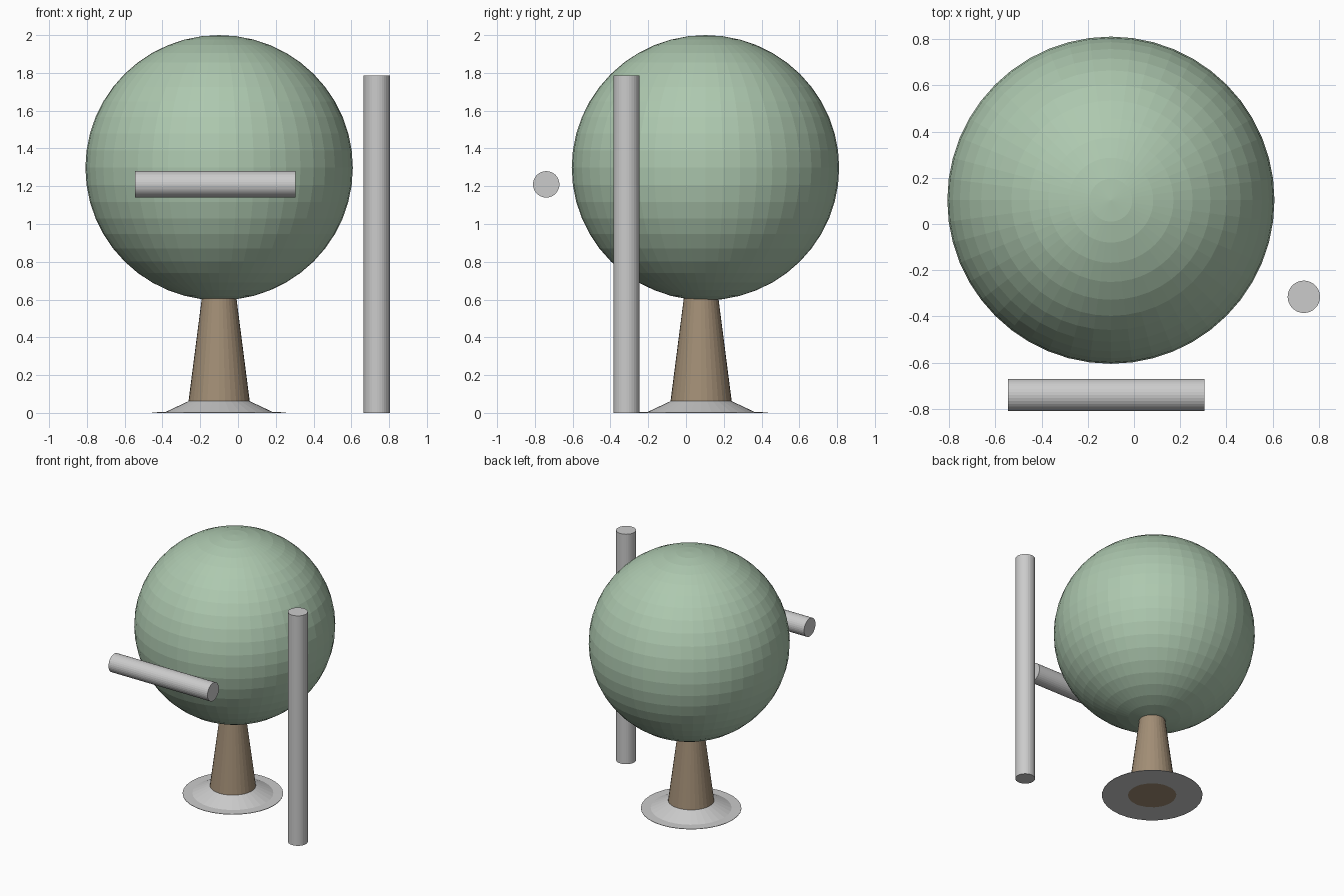
import bpy, bmesh
from math import pi, cos, sin
from mathutils import Matrix

if "Cube" in bpy.data.objects:
    bpy.data.objects.remove(bpy.data.objects["Cube"])

TREE_X, TREE_Y = -0.10, 0.08


def material(name, color):
    m = bpy.data.materials.new(name)
    m.diffuse_color = (*color, 1)
    m.use_nodes = True
    m.node_tree.nodes["Principled BSDF"].inputs["Base Color"].default_value = m.diffuse_color
    return m


def add_object(name, bm, location, mat=None):
    bmesh.ops.recalc_face_normals(bm, faces=bm.faces)
    mesh = bpy.data.meshes.new(name)
    bm.to_mesh(mesh)
    bm.free()
    obj = bpy.data.objects.new(name, mesh)
    obj.location = location
    bpy.context.collection.objects.link(obj)
    if mat:
        mesh.materials.append(mat)
    return obj


def cylinder(name, r1, r2, length, location, axis='Z', mat=None, sides=32):
    """Capped cylinder or cone centred on location."""
    bm = bmesh.new()
    rot = Matrix.Rotation(pi / 2, 4, 'Y') if axis == 'X' else Matrix()
    bmesh.ops.create_cone(bm, cap_ends=True, segments=sides, radius1=r1,
                          radius2=r2, depth=length, matrix=rot)
    return add_object(name, bm, location, mat)


def lathe(name, profile, location, sides=32):
    """Closed profile of (radius, z) points turned around z."""
    bm = bmesh.new()
    rings = [[bm.verts.new((r * cos(2 * pi * i / sides), r * sin(2 * pi * i / sides), z))
              for i in range(sides)] for r, z in profile]
    for a, b in zip(rings, rings[1:] + rings[:1]):
        for i in range(sides):
            j = (i + 1) % sides
            bm.faces.new((a[i], a[j], b[j], b[i]))
    return add_object(name, bm, location)


green = material("leaf_green", (0.42, 0.58, 0.43))
brown = material("bark_brown", (0.36, 0.27, 0.18))

# Faceted crown
bm = bmesh.new()
bmesh.ops.create_uvsphere(bm, u_segments=48, v_segments=24, radius=0.708)
bmesh.ops.scale(bm, vec=(1, 1, 0.702 / 0.708), verts=bm.verts)
add_object("crown", bm, (TREE_X, 0.103, 1.298), green)

# Tapered trunk, reaching down through the base
cylinder("trunk", 0.17, 0.09, 0.62, (TREE_X, TREE_Y, 0.31), mat=brown)

# Flared base ring with a flat rim
lathe("base", [(0.168, 0), (0.354, 0), (0.354, 0.003), (0.285, 0.004), (0.16, 0.063)],
      (TREE_X, TREE_Y, 0))

# Loose standing and hanging poles
cylinder("upright_pole", 0.07, 0.07, 1.785, (0.735, -0.315, 0.8925))
cylinder("level_pole", 0.07, 0.07, 0.85, (-0.12, -0.74, 1.21), axis='X')
